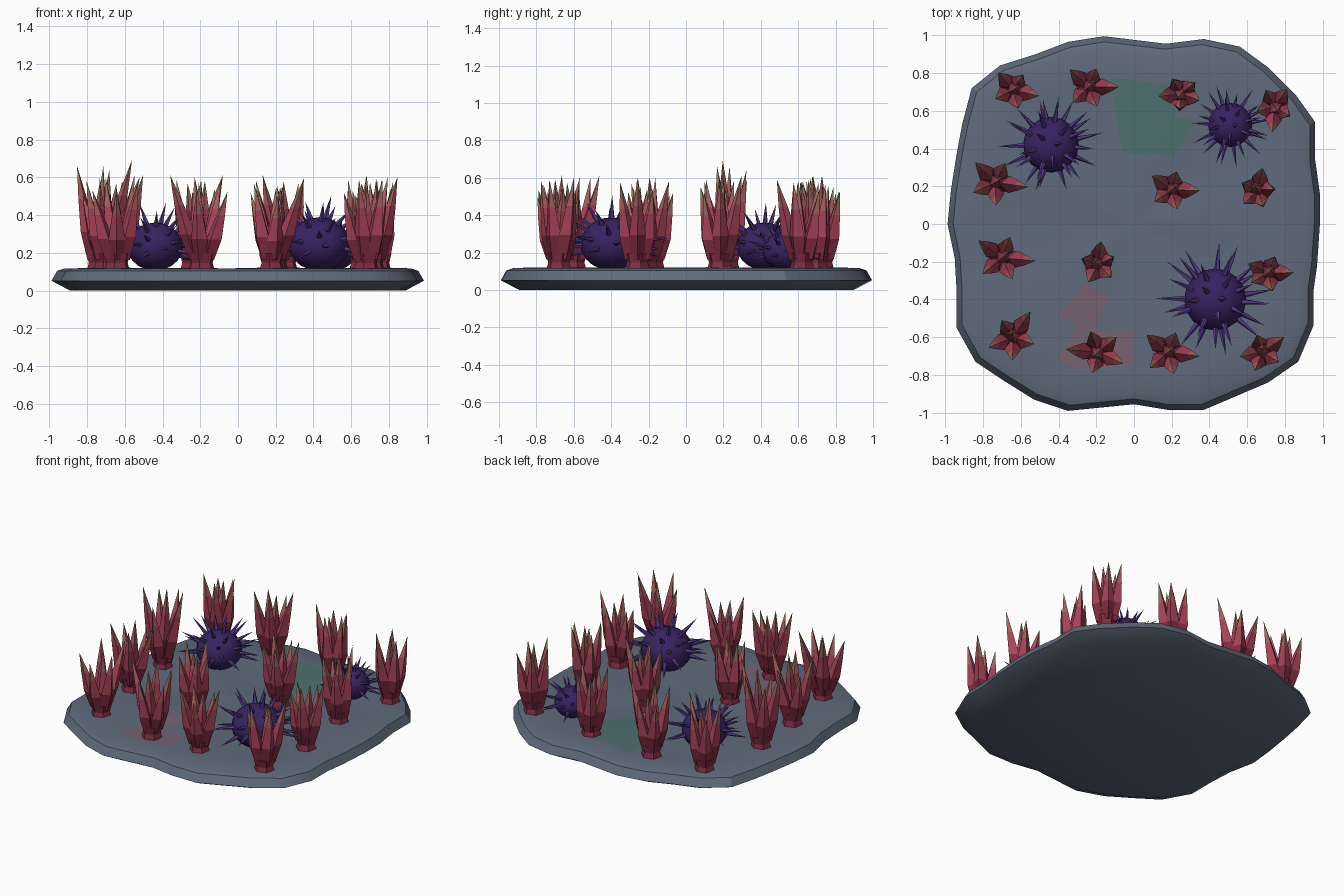
import bpy, bmesh, math, random
from mathutils import Vector

if "Cube" in bpy.data.objects:
    bpy.data.objects.remove(bpy.data.objects["Cube"])

random.seed(4)


def material(name, rgb):
    m = bpy.data.materials.new(name)
    m.diffuse_color = (*rgb, 1)
    m.use_nodes = True
    m.node_tree.nodes["Principled BSDF"].inputs["Base Color"].default_value = m.diffuse_color
    return m


SLATE = material("slate", (0.115, 0.145, 0.20))
GREEN = material("green_stain", (0.075, 0.16, 0.155))
PINK = material("pink_stain", (0.18, 0.125, 0.165))
CORAL = [material("coral_dark", (0.22, 0.025, 0.055)),
         material("coral_red", (0.38, 0.055, 0.095)),
         material("coral_pale", (0.38, 0.11, 0.11)),
         material("coral_tan", (0.34, 0.21, 0.13))]
BODY = material("urchin_purple", (0.04, 0.016, 0.12))
SPINE = material("spine_purple", (0.085, 0.04, 0.24))
TIP = material("spine_tip", (0.32, 0.22, 0.45))


def finish(bm, name, mats, location=(0, 0, 0), sharp=None):
    bmesh.ops.recalc_face_normals(bm, faces=bm.faces)
    me = bpy.data.meshes.new(name)
    bm.to_mesh(me)
    bm.free()
    for m in mats:
        me.materials.append(m)
    if sharp:
        me.set_sharp_from_angle(angle=math.radians(sharp))
    ob = bpy.data.objects.new(name, me)
    ob.location = location
    bpy.context.collection.objects.link(ob)
    return ob


def bridge(bm, a, b, mat=0, smooth=False):
    """Join two rings of vertices; a single vertex makes a fan."""
    faces = []
    n = max(len(a), len(b))
    for i in range(n):
        j = (i + 1) % n
        if len(b) == 1:
            vs = (a[i], a[j], b[0])
        else:
            vs = (a[i], a[j], b[j], b[i])
        f = bm.faces.new(vs)
        f.material_index = mat
        f.smooth = smooth
        faces.append(f)
    return faces


def ring(bm, centre, r, sides, turn=0.0):
    return [bm.verts.new((centre[0] + r * math.cos(turn + math.tau * k / sides),
                          centre[1] + r * math.sin(turn + math.tau * k / sides),
                          centre[2])) for k in range(sides)]


# Rock slab: irregular outline swept through a chamfered profile
OUTLINE = [(0.985, 0), (0.985, 0.16), (0.96, 0.34), (0.96, 0.54), (0.86, 0.68), (0.71, 0.83),
           (0.56, 0.94), (0.37, 0.98), (0.17, 0.955), (-0.16, 0.995), (-0.35, 0.965),
           (-0.52, 0.9), (-0.71, 0.84), (-0.86, 0.72), (-0.91, 0.53), (-0.94, 0.37),
           (-0.97, 0.18), (-0.988, 0), (-0.95, -0.18), (-0.94, -0.35), (-0.94, -0.55),
           (-0.84, -0.73), (-0.69, -0.83), (-0.53, -0.93), (-0.35, -0.99), (0, -0.955),
           (0.18, -0.985), (0.37, -0.985), (0.71, -0.84), (0.87, -0.73), (0.95, -0.54),
           (0.95, -0.36), (0.97, -0.22)]
PROFILE = [(0.90, 0.0), (1.0, 0.052), (0.97, 0.105), (0.93, 0.118),
           (0.78, 0.117), (0.58, 0.115), (0.38, 0.115), (0.18, 0.115)]
bm = bmesh.new()
rings = []
for s, z in PROFILE:
    wave = 0.005 if s < 0.9 and z > 0 else 0
    rings.append([bm.verts.new((x * s, y * s, z + wave * math.sin(5 * math.atan2(y, x) + 1)))
                  for x, y in OUTLINE])
bm.faces.new(rings[0])
top = []
for a, b in zip(rings, rings[1:]):
    top += bridge(bm, a, b, smooth=True)
top += bridge(bm, rings[-1], [bm.verts.new((0, 0, 0.115))], smooth=True)
for f in top:
    c = f.calc_center_median()
    if c.z > 0.108:
        if (c.xy - Vector((0.10, 0.55))).length < 0.17:
            f.material_index = 1
        elif (c.xy - Vector((-0.24, -0.55))).length < 0.17:
            f.material_index = 2
finish(bm, "rock_slab", [SLATE, GREEN, PINK], sharp=30)


# Coral clumps: faceted stalk with a crown of pointed blades
def blade(bm, angle, reach, height, width):
    d = Vector((math.cos(angle), math.sin(angle), 0))
    start = d * (0.035 if reach > 0.03 else 0) + Vector((0, 0, 0.05))
    end = d * reach + Vector((0, 0, height))
    prev = None
    for t, r, mat in ((0, 0.75, 0), (0.3, 1, 0), (0.65, 0.56, 1), (0.85, 0.24, 2)):
        cur = ring(bm, start.lerp(end, t), width * r, 4, angle)
        if prev:
            bridge(bm, prev, cur, mat)
        else:
            bm.faces.new(cur)
        prev = cur
    bridge(bm, prev, [bm.verts.new(end)], 3)


def coral(name, x, y, main, reach, height):
    bm = bmesh.new()
    a = ring(bm, (0, 0, 0), 0.068, 6, 0.3)
    b = ring(bm, (0, 0, 0.035), 0.058, 6, 0.3)
    c = ring(bm, (0, 0, 0.085), 0.072, 6, 0.3)
    bm.faces.new(a)
    bm.faces.new(c)
    bridge(bm, a, b)
    bridge(bm, b, c)
    for k, f in enumerate((1, 0.66, 0.86, 0.74, 0.7)):
        ang = math.radians(main + 72 * k + random.uniform(-9, 9))
        h = height * (1 if k == 0 else random.uniform(0.8, 0.98))
        blade(bm, ang, reach * f, h, 0.045)
    blade(bm, math.radians(main + 40), 0.025, height * random.uniform(0.85, 1), 0.042)
    finish(bm, name, CORAL, (x, y, 0.112))


# x, y, direction of longest blade, its reach, height
CORALS = [(-0.64, 0.71, -8, 0.14, 0.50), (-0.24, 0.725, 0, 0.16, 0.50),
          (0.25, 0.69, 190, 0.12, 0.50), (0.745, 0.62, 265, 0.135, 0.48),
          (-0.735, 0.22, -8, 0.175, 0.58), (0.20, 0.18, 3, 0.15, 0.48),
          (0.655, 0.18, 80, 0.12, 0.50), (-0.70, -0.18, 0, 0.18, 0.49),
          (-0.19, -0.215, 92, 0.125, 0.47), (0.71, -0.26, 2, 0.135, 0.49),
          (-0.64, -0.60, 60, 0.165, 0.50), (-0.19, -0.68, 183, 0.17, 0.50),
          (0.18, -0.68, -2, 0.17, 0.48), (0.68, -0.68, 40, 0.14, 0.49)]
for i, c in enumerate(CORALS):
    coral(f"coral_{i + 1:02d}", *c)


# Sea urchins: slightly squashed ball covered in tapered spines
def urchin(name, x, y, r):
    bm = bmesh.new()
    bmesh.ops.create_uvsphere(bm, u_segments=16, v_segments=10, radius=r)
    for f in bm.faces:
        f.smooth = True
    count = 44
    for k in range(count):
        z = 1 - 2 * (k + 0.5) / count
        if z < -0.35:
            break
        ang = k * 2.39996 + random.uniform(-0.15, 0.15)
        h = math.sqrt(1 - z * z)
        d = Vector((h * math.cos(ang), h * math.sin(ang), z))
        u = d.orthogonal().normalized()
        v = d.cross(u)
        length = r * random.uniform(1.65, 2.0)

        def loop(dist, rad):
            return [bm.verts.new(d * dist + (u * math.cos(q) + v * math.sin(q)) * rad)
                    for q in (math.tau * s / 5 for s in range(5))]
        base = loop(r * 0.92, r * 0.105)
        neck = loop(length * 0.88, r * 0.028)
        bm.faces.new(base)
        bridge(bm, base, neck, 1)
        bridge(bm, neck, [bm.verts.new(d * length)], 2)
    ob = finish(bm, name, [BODY, SPINE, TIP], (x, y, 0.115 + 0.8 * r))
    ob.scale.z = 0.86


urchin("urchin_back_left", -0.44, 0.42, 0.148)
urchin("urchin_back_right", 0.51, 0.525, 0.117)
urchin("urchin_front_right", 0.43, -0.40, 0.165)
